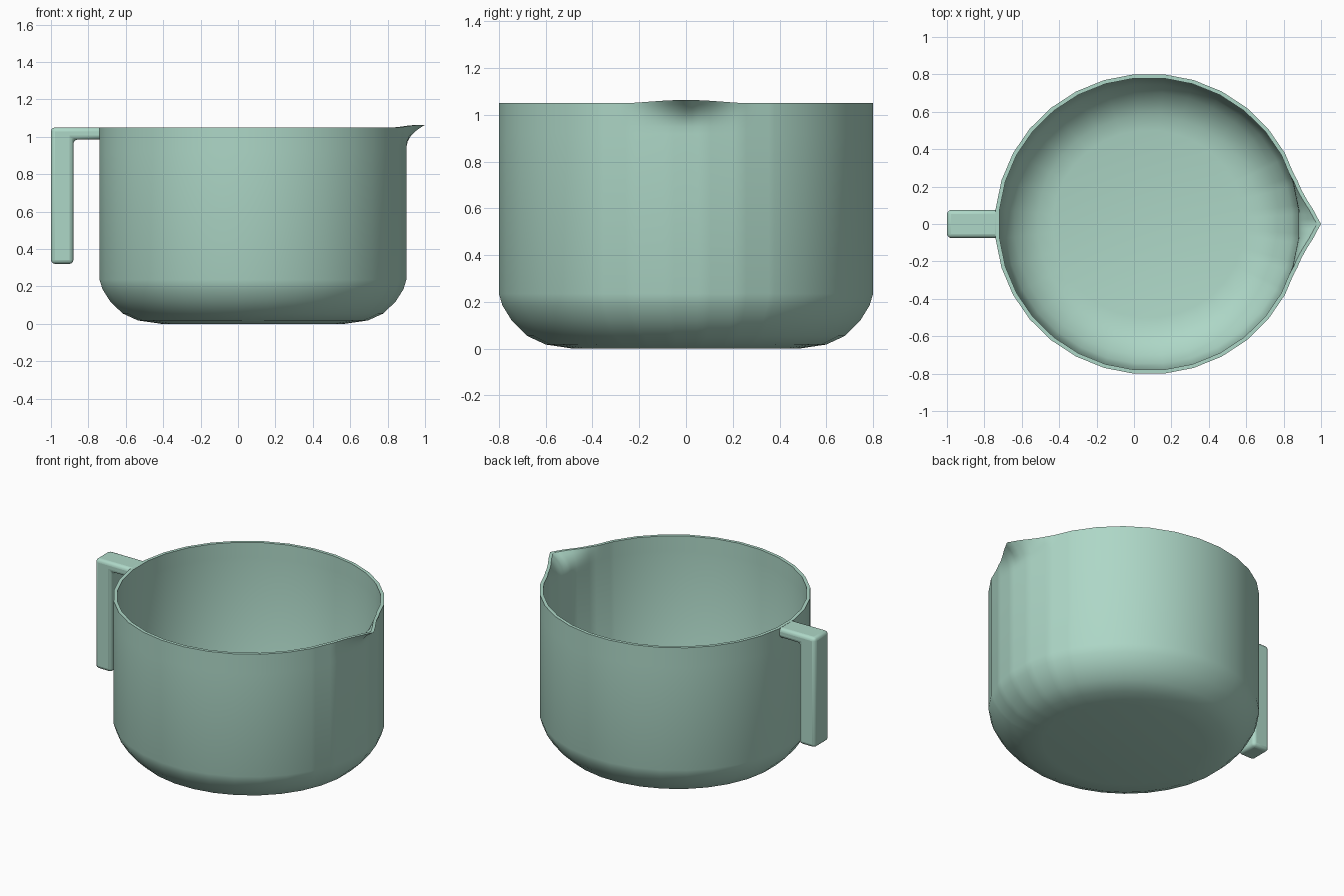
import bpy, bmesh
from math import pi, cos, sin

if "Cube" in bpy.data.objects:
    bpy.data.objects.remove(bpy.data.objects["Cube"])

mat = bpy.data.materials.new("mint")
mat.diffuse_color = (0.42, 0.68, 0.57, 1)
mat.use_nodes = True
mat.node_tree.nodes["Principled BSDF"].inputs["Base Color"].default_value = mat.diffuse_color


def finish(bm, name):
    bmesh.ops.recalc_face_normals(bm, faces=bm.faces)
    me = bpy.data.meshes.new(name)
    bm.to_mesh(me)
    bm.free()
    ob = bpy.data.objects.new(name, me)
    bpy.context.collection.objects.link(ob)
    me.materials.append(mat)
    bpy.ops.object.select_all(action='DESELECT')
    bpy.context.view_layer.objects.active = ob
    ob.select_set(True)
    return ob


# 32-sided outline, with the chords near the spout split finer
SIDES, CX, RX, RY = 32, 0.08, 0.824, 0.804
corners = [(cos((i + .5) * 2 * pi / SIDES), sin((i + .5) * 2 * pi / SIDES)) for i in range(SIDES)]
outline = []
for i, (ax, ay) in enumerate(corners):
    bx, by = corners[(i + 1) % SIDES]
    n = 6 if ax > 0.85 and bx > 0.85 else 1
    outline += [(ax + (bx - ax) * k / n, ay + (by - ay) * k / n) for k in range(n)]


def spout(x, y, z):
    """Pull the rim near +x outwards and slightly up into a pouring lip."""
    if x > 0.5 and abs(y) < 0.28 and z > 0.92:
        t, g = abs(y) / 0.28, ((z - 0.92) / 0.13) ** 3
        x += 0.10 * (1 - t) ** 1.7 * g
        z += 0.014 * (1 - t * t) ** 2 * g
    return x, y, z


# bowl: outer wall up, over the rim, inner wall down
lip = [0.92, 0.95, 0.975, 1.0, 1.02, 1.035, 1.05]
outer = [(0.48, 0), (0.60, 0.018), (0.68, 0.055), (0.745, 0.12), (0.785, 0.185), (0.80, 0.235)]
outer += [(0.80, z) for z in lip]
inner = [(0.779, z) for z in reversed(lip)]
inner += [(0.765, 0.25), (0.745, 0.19), (0.70, 0.125), (0.64, 0.075), (0.58, 0.045), (0.50, 0.03)]
bm = bmesh.new()
rings = [[bm.verts.new(spout(CX + RX * r / 0.8 * u, RY * r / 0.8 * v, z)) for u, v in outline]
         for r, z in outer + inner]
for a, b in zip(rings, rings[1:]):
    for i in range(len(outline)):
        j = (i + 1) % len(outline)
        bm.faces.new((a[i], a[j], b[j], b[i]))
bm.faces.new(rings[0])
bm.faces.new(rings[-1])
finish(bm, "jug_bowl")
bpy.ops.object.shade_smooth_by_angle(angle=0.6)

# L-shaped handle with rounded edges
bm = bmesh.new()
shape = [(-1, 0.32), (-0.88, 0.32), (-0.88, 0.985), (-0.722, 0.985), (-0.722, 1.05), (-1, 1.05)]
face = bm.faces.new([bm.verts.new((x, -0.075, z)) for x, z in shape])
ext = bmesh.ops.extrude_face_region(bm, geom=[face])
for v in ext["geom"]:
    if isinstance(v, bmesh.types.BMVert):
        v.co.y = 0.075
finish(bm, "handle")
bev = bpy.context.object.modifiers.new("rounding", 'BEVEL')
bev.width, bev.segments = 0.022, 3
bpy.ops.object.shade_smooth_by_angle(angle=0.6)
